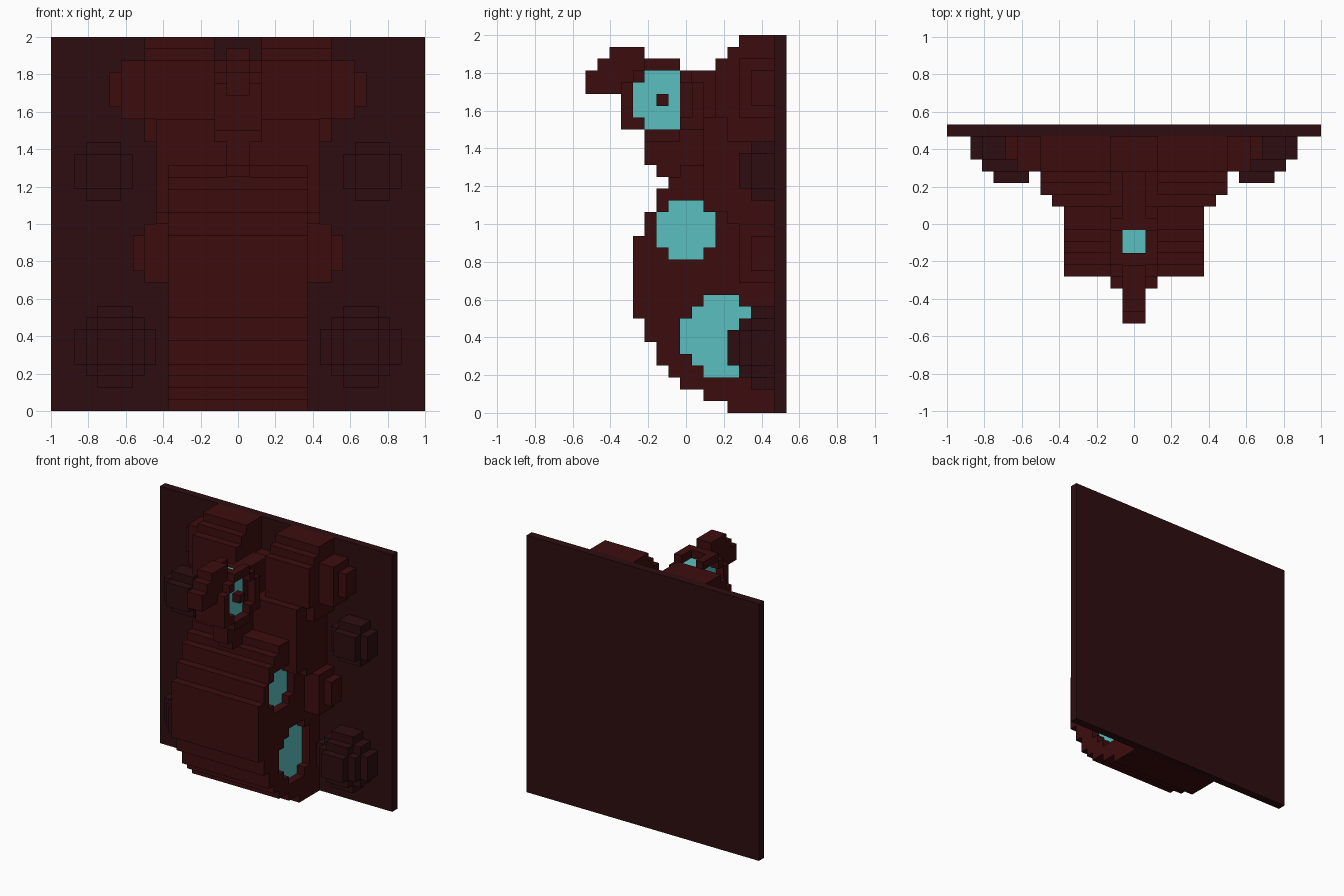
import bpy, bmesh, math
from itertools import product

if "Cube" in bpy.data.objects:
    bpy.data.objects.remove(bpy.data.objects["Cube"], do_unlink=True)

U = 1 / 16          # size of one block
BACK = 17 * U / 2   # y of the rear surface


def material(name, rgb):
    m = bpy.data.materials.new(name)
    m.use_nodes = True
    m.diffuse_color = (*rgb, 1)
    m.node_tree.nodes["Principled BSDF"].inputs["Base Color"].default_value = (*rgb, 1)
    return m


RED = material("deep red", (0.046, 0.0042, 0.0045))
DARK = material("dark maroon", (0.027, 0.0042, 0.005))
CYAN = material("pale cyan", (0.105, 0.53, 0.53))


def blocks(*boxes):
    """Cells of boxes (x0, x1, depth0, depth1, z0, z1); depth counts forward from the back."""
    cells = set()
    for x0, x1, d0, d1, z0, z1 in boxes:
        cells |= set(product(range(x0, x1), range(d0, d1), range(z0, z1)))
    return cells


def build(name, cells, mat, inlay=frozenset(), inlay_mat=None, mirror=True):
    """Outer skin of the cells, mirrored over x; inlay cells take the second material."""
    if mirror:
        flip = lambda s: set(s) | {(-x - 1, d, z) for x, d, z in s}
        cells, inlay = flip(cells), flip(inlay)
    bm = bmesh.new()
    corners = {}

    def corner(p):
        if p not in corners:
            corners[p] = bm.verts.new((p[0] * U, BACK - p[1] * U, p[2] * U))
        return corners[p]

    for c in cells:
        for axis, side in product(range(3), (0, 1)):
            near = list(c)
            near[axis] += 2 * side - 1
            if tuple(near) in cells:
                continue
            ring = []
            for a, b in ((0, 0), (1, 0), (1, 1), (0, 1)):
                p = list(c)
                p[axis] += side
                p[(axis + 1) % 3] += a
                p[(axis + 2) % 3] += b
                ring.append(corner(tuple(p)))
            # depth runs against y, so the winding is reversed
            face = bm.faces.new(ring[::-1] if side else ring)
            face.material_index = int(c in inlay)
    # merge coplanar squares into large flat faces
    bmesh.ops.dissolve_limit(bm, angle_limit=math.radians(1), verts=bm.verts[:],
                             edges=bm.edges[:], delimit={'MATERIAL'})
    bmesh.ops.recalc_face_normals(bm, faces=bm.faces[:])
    me = bpy.data.meshes.new(name)
    bm.to_mesh(me)
    bm.free()
    me.materials.append(mat)
    if inlay_mat:
        me.materials.append(inlay_mat)
    ob = bpy.data.objects.new(name, me)
    bpy.context.collection.objects.link(ob)
    return ob


# Back panel
build("back_panel", blocks((0, 16, 0, 1, 0, 32)), DARK)

# Belly: stepped profile as (bottom, top, depth)
steps = [(0, 1, 5), (1, 2, 7), (2, 3, 9), (3, 4, 10), (4, 6, 11), (6, 8, 12), (8, 15, 13),
         (15, 17, 12), (17, 19, 11), (19, 20, 10), (20, 21, 9)]
belly = blocks(*[(0, 6, 1, d, z0, z1) for z0, z1, d in steps])

# Round recesses in both flanks with coloured floors
def recess(x0, x1):
    return blocks((x0, x1, 6, 11, 14, 17), (x0, x1, 7, 10, 13, 18),
                  (x0, x1, 4, 7, 3, 10), (x0, x1, 3, 8, 4, 9), (x0, x1, 3, 9, 5, 8))

build("belly", belly - recess(5, 6), RED, recess(4, 5), CYAN)

# Chest and the two stepped shoulder lobes
build("chest", blocks((0, 7, 1, 7, 17, 25), (0, 7, 1, 5, 16, 17), (7, 8, 1, 5, 23, 25),
                      (0, 2, 1, 4, 25, 28)), RED)
build("shoulder_lobes", blocks((2, 8, 1, 6, 25, 30), (2, 8, 1, 5, 30, 31),
                               (2, 8, 1, 4, 31, 32)), RED)

# Side bumps on the shoulders and flanks
build("shoulder_bumps", blocks((8, 10, 1, 4, 25, 30), (10, 11, 1, 3, 26, 29)), RED)
build("flank_bumps", blocks((6, 8, 1, 4, 11, 16), (8, 9, 1, 3, 12, 15)), RED)

# Round knobs on the panel
build("upper_knobs", blocks((9, 14, 1, 3, 19, 22), (10, 13, 1, 3, 18, 23),
                            (10, 13, 3, 4, 19, 22)), DARK)
build("lower_knobs", blocks((7, 14, 1, 3, 4, 7), (8, 13, 1, 3, 3, 8), (9, 12, 1, 3, 2, 9),
                            (8, 13, 3, 4, 4, 7), (9, 12, 3, 4, 3, 8),
                            (9, 12, 4, 5, 4, 7)), DARK)

# Neck ridge and throat
build("neck", blocks((0, 1, 4, 9, 21, 29)), RED)
build("throat", blocks((0, 1, 7, 12, 21, 24), (0, 1, 7, 11, 20, 21)), RED)

# Head: coloured core inside side rings, with a pupil block on each side
eye = blocks((0, 2, 8, 13, 25, 28), (0, 2, 9, 12, 24, 29))
build("eye_core", {c for c in eye if c[0] < 1}, CYAN)
ring = blocks((1, 2, 7, 14, 24, 28), (1, 2, 8, 13, 24, 29), (1, 2, 9, 12, 23, 30))
build("eye_rings", ring - eye, RED)
build("pupils", blocks((1, 2, 10, 11, 26, 27)), RED)
build("face", blocks((0, 1, 13, 14, 24, 29), (0, 1, 12, 13, 24, 25),
                     (0, 1, 9, 12, 23, 24)), RED)

# Snout with raised brow
build("snout", blocks((0, 1, 13, 17, 27, 29), (0, 1, 11, 16, 29, 30),
                      (0, 1, 12, 15, 30, 31)), RED)
